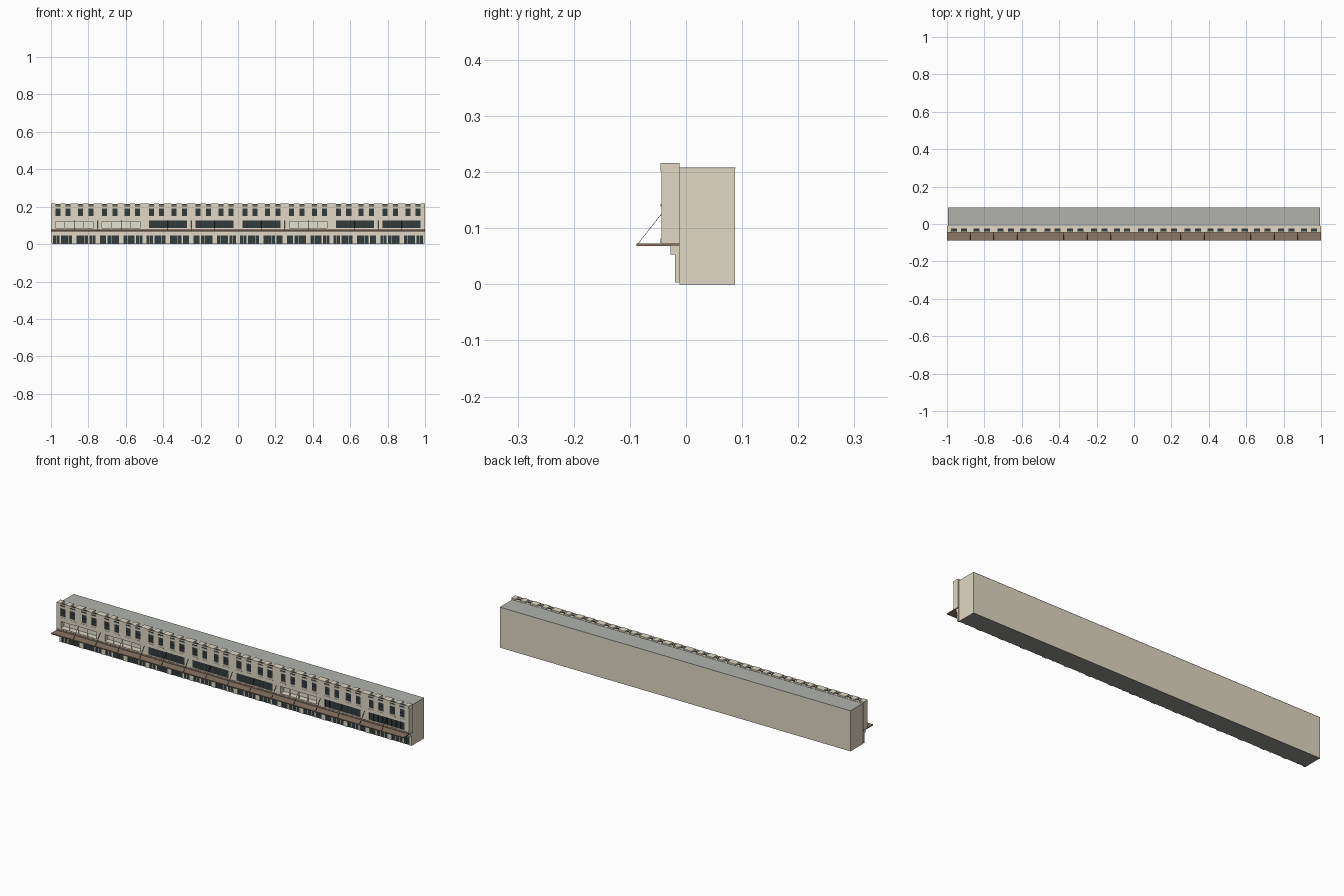
import bpy, bmesh
from mathutils import Vector

if "Cube" in bpy.data.objects:
    bpy.data.objects.remove(bpy.data.objects["Cube"])


def material(name, rgb):
    m = bpy.data.materials.new(name)
    m.diffuse_color = (*rgb, 1)
    m.use_nodes = True
    m.node_tree.nodes["Principled BSDF"].inputs["Base Color"].default_value = m.diffuse_color
    return m


STONE = material("cream stone", (0.75, 0.69, 0.56))
TRIM = material("pale trim", (0.79, 0.75, 0.64))
ROOF = material("roof grey", (0.44, 0.45, 0.42))
BROWN = material("canopy brown", (0.26, 0.18, 0.135))
GLASS = material("dark glass", (0.033, 0.046, 0.046))
METAL = material("black metal", (0.025, 0.025, 0.025))
BASE = material("base grey", (0.29, 0.29, 0.28))


def boxes(name, mat, items):
    """One object from boxes given as (x0, x1, y0, y1, z0, z1)."""
    bm = bmesh.new()
    for x0, x1, y0, y1, z0, z1 in items:
        vs = bmesh.ops.create_cube(bm, size=1)["verts"]
        for v in vs:
            v.co = Vector((x1 if v.co.x > 0 else x0,
                           y1 if v.co.y > 0 else y0,
                           z1 if v.co.z > 0 else z0))
    me = bpy.data.meshes.new(name)
    bm.to_mesh(me)
    bm.free()
    me.materials.append(mat)
    ob = bpy.data.objects.new(name, me)
    bpy.context.collection.objects.link(ob)
    return ob


FRONT, BACK = -0.044, -0.012
bays = [-0.875 + 0.25 * i for i in range(8)]
open_bays = {0, 1, 5}
win_x = [b + o for b in bays for o in (-0.088, -0.033, 0.033, 0.088)]
W = 0.0135                                  # half width of an upper window


def gaps(centres, half):
    """Solid intervals left between openings, along the whole front."""
    edges = [-1.0]
    for c in centres:
        edges += [c - half, c + half]
    edges.append(1.0)
    return list(zip(edges[::2], edges[1::2]))


# Main block, roof and underside
boxes("main_block", STONE, [(-0.995, 0.995, BACK, 0.0875, 0.001, 0.206)])
boxes("roof_slab", ROOF, [(-0.995, 0.995, BACK, 0.088, 0.206, 0.208)])
boxes("base_slab", BASE, [(-0.995, 0.995, BACK, 0.0875, 0.0, 0.001)])

# Upper facade: horizontal bands
boxes("facade_bands", STONE, [
    (-1, 1, FRONT, BACK, 0.074, 0.087),
    (-1, 1, FRONT, BACK, 0.125, 0.151),
    (-1, 1, FRONT, BACK, 0.191, 0.201),
    (-1, 1, -0.024, BACK, 0.201, 0.209)])
# Piers between the wide openings and between the upper windows
boxes("wide_piers", STONE,
      [(a, b, FRONT, BACK, 0.087, 0.125) for a, b in gaps(bays, 0.102)])
boxes("window_piers", STONE,
      [(a, b, FRONT, BACK, 0.151, 0.191) for a, b in gaps(win_x, W)])
# Parapet blocks and dark notches between them
boxes("parapet_blocks", STONE,
      [(a, b, -0.045, BACK, 0.201, 0.216) for a, b in gaps(win_x, W)])
boxes("parapet_notches", GLASS,
      [(x - W, x + W, -0.041, -0.024, 0.201, 0.207) for x in win_x])
boxes("parapet_rails", STONE,
      [(x - W, x + W, -0.045, -0.042, 0.208, 0.214) for x in win_x])

# Upper windows: glass, bars and sills
boxes("upper_glass", GLASS,
      [(x - W, x + W, -0.042, -0.034, 0.151, 0.191) for x in win_x])
boxes("upper_bars", METAL,
      [(x - W, x + W, -0.043, -0.042, 0.170, 0.172) for x in win_x])
boxes("upper_sills", TRIM,
      [(x - W - 0.002, x + W + 0.002, -0.0455, FRONT, 0.139, 0.143) for x in win_x])

# First floor: glazed bays, and open bays with pale frames and back wall
glazed, bars, frames = [], [], []
for i, b in enumerate(bays):
    posts = [b - 0.102 + 0.0255 * k for k in range(9)]
    if i in open_bays:
        frames += [(p - 0.0012, p + 0.0012, -0.043, -0.040, 0.087, 0.125)
                   for p in posts[::2]]
        frames.append((b - 0.102, b + 0.102, -0.043, -0.040, 0.122, 0.125))
        frames.append((b - 0.102, b + 0.102, -0.015, BACK, 0.087, 0.125))
    else:
        glazed.append((b - 0.102, b + 0.102, -0.041, -0.034, 0.087, 0.125))
        bars += [(p - 0.001, p + 0.001, -0.043, -0.041, 0.087, 0.125) for p in posts]
boxes("first_floor_glass", GLASS, glazed)
boxes("first_floor_bars", METAL, bars)
boxes("open_bay_frames", TRIM, frames)

# Canopy with fascia, and its ledge against the wall
boxes("canopy", BROWN, [
    (-1, 1, -0.088, BACK, 0.068, 0.073),
    (-1, 1, FRONT, BACK, 0.073, 0.074),
    (-1, 1, -0.045, -0.041, 0.074, 0.082)])

# Canopy tie rods: thin slanted bars
for i in range(1, 16):
    a = Vector((-1 + 0.125 * i, -0.085, 0.073))
    b = Vector((a.x, FRONT, 0.125))
    rod = boxes("tie_rod", METAL,
                [(-0.0008, 0.0008, -0.0004, 0.0004, 0, (b - a).length)])
    rod.location = a
    rod.rotation_euler = Vector((0, 0, 1)).rotation_difference(
        (b - a).normalized()).to_euler()

# Ground floor: sign band, piers, shop glass and glazing bars
boxes("shop_band", STONE, [(-0.998, 0.998, -0.028, BACK, 0.053, 0.068)])
boxes("shop_lintel", STONE, [(-0.998, 0.998, -0.020, BACK, 0.046, 0.053)])
shops = [b + o for b in bays for o in (-0.0625, 0.0625)]
boxes("shop_piers", STONE,
      [(max(a, -0.998), min(b, 0.998), -0.020, BACK, 0.003, 0.046)
       for a, b in gaps(shops, 0.051)])
boxes("shop_glass", GLASS,
      [(s - 0.051, s + 0.051, -0.016, BACK, 0.003, 0.046) for s in shops])
posts, bars = [], []
for i, s in enumerate(shops):
    side = 1 if i % 2 else -1               # the doorpost swaps sides
    posts.append((s + side * 0.014 - 0.004, s + side * 0.014 + 0.004,
                  -0.019, -0.016, 0.003, 0.046))
    bars += [(s + o - 0.0008, s + o + 0.0008, -0.017, -0.016, 0.003, 0.046)
             for o in (-side * 0.010, -side * 0.030, side * 0.034)]
boxes("shop_door_posts", STONE, posts)
boxes("shop_glazing_bars", STONE, bars)
